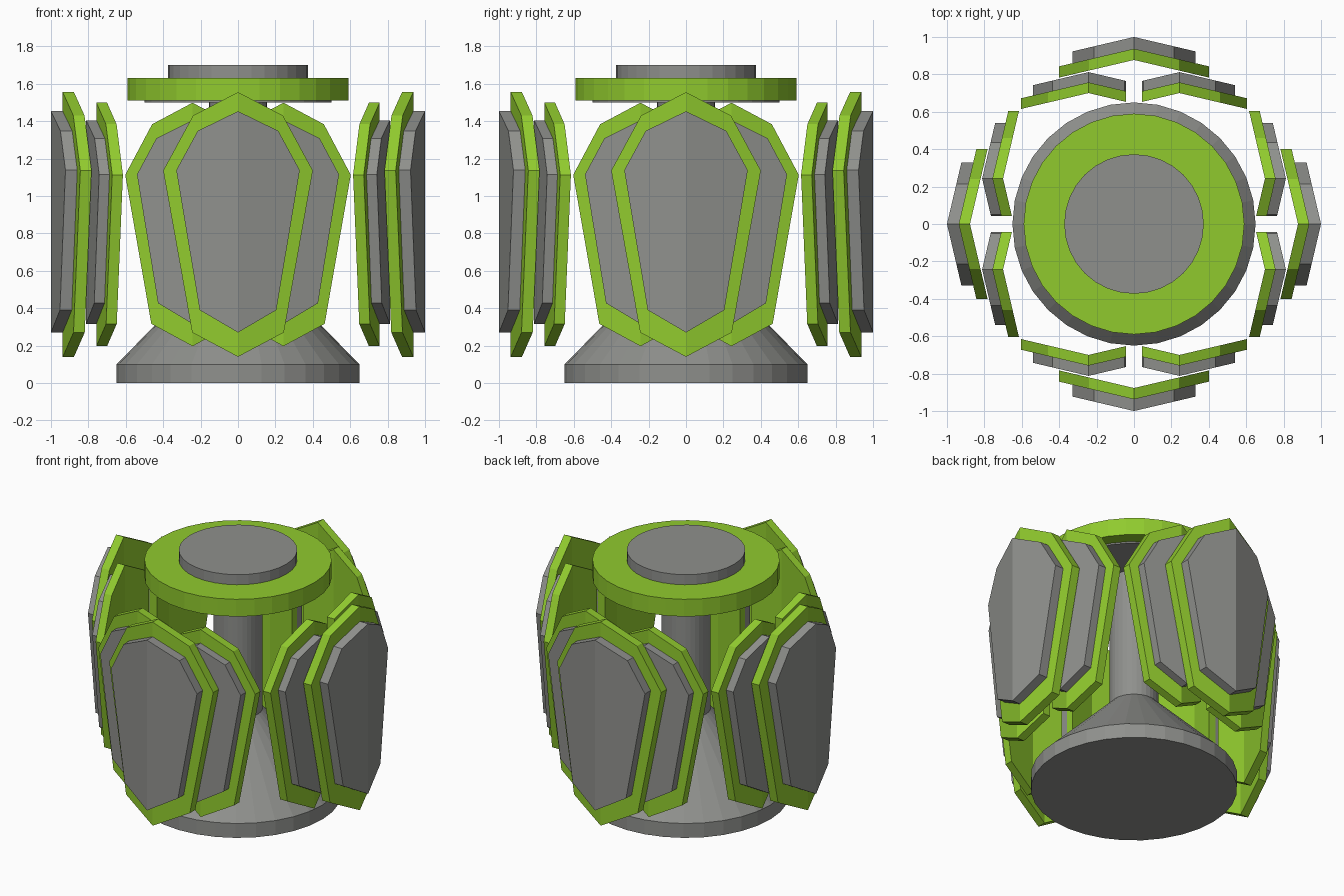
import bpy, bmesh, math
from mathutils import Matrix

if "Cube" in bpy.data.objects:
    bpy.data.objects.remove(bpy.data.objects["Cube"])


def material(name, rgb):
    m = bpy.data.materials.new(name)
    m.diffuse_color = (*rgb, 1)
    m.use_nodes = True
    m.node_tree.nodes["Principled BSDF"].inputs["Base Color"].default_value = m.diffuse_color
    return m


GREY = material("stone grey", (0.275, 0.28, 0.265))
GREEN = material("lime green", (0.28, 0.59, 0.027))


def add_object(name, bm, mat):
    bmesh.ops.recalc_face_normals(bm, faces=bm.faces)
    me = bpy.data.meshes.new(name)
    bm.to_mesh(me)
    bm.free()
    me.materials.append(mat)
    ob = bpy.data.objects.new(name, me)
    bpy.context.collection.objects.link(ob)
    return ob


def turned(name, profile, mat, sides=32):
    """Flat-sided solid of revolution from (radius, z) pairs, capped at both ends."""
    bm = bmesh.new()
    rings = [[bm.verts.new((r * math.cos(2 * math.pi * i / sides),
                            r * math.sin(2 * math.pi * i / sides), z))
              for i in range(sides)] for r, z in profile]
    for a, b in zip(rings, rings[1:]):
        for i in range(sides):
            j = (i + 1) % sides
            bm.faces.new((a[i], a[j], b[j], b[i]))
    bm.faces.new(rings[0])
    bm.faces.new(rings[-1])
    return add_object(name, bm, mat)


# half outlines (x, z about the panel centre), top to bottom
MID = 0.848
FRAME = [(0, 0.707), (0.24, 0.582), (0.40, 0.288), (0.245, -0.578), (0, -0.708)]
PLATE = [(0, 0.605), (0.215, 0.50), (0.33, 0.29), (0.205, -0.458), (0, -0.578)]
FOLD = 0.235  # how far the panel sides sweep back


def panel(name, half, mat, inner, outer, angle, scale=1.0, shift=0.0, clip=None):
    """Panel folded along its middle; inner/outer are fold distances from the axis."""
    bm = bmesh.new()
    for s in (-1, 1):
        layers = [[bm.verts.new((s * x * scale, -(d - FOLD * x * scale), MID + z * scale_z(scale)))
                   for x, z in half] for d in (inner, outer)]
        a, b = layers
        bm.faces.new(a)
        bm.faces.new(b)
        for i in range(len(half) - 1):
            bm.faces.new((a[i], a[i + 1], b[i + 1], b[i]))
    bmesh.ops.remove_doubles(bm, verts=bm.verts, dist=1e-5)
    if clip is not None:  # trim the side facing the neighbouring panel
        geom = bm.verts[:] + bm.edges[:] + bm.faces[:]
        bmesh.ops.bisect_plane(bm, geom=geom, plane_co=(clip, 0, 0),
                               plane_no=(math.copysign(1, clip), 0, 0), clear_outer=True)
        bmesh.ops.holes_fill(bm, edges=[e for e in bm.edges if e.is_boundary], sides=0)
    bmesh.ops.transform(bm, verts=bm.verts,
                        matrix=Matrix.Rotation(angle, 4, 'Z') @ Matrix.Translation((shift, 0, 0)))
    return add_object(name, bm, mat)


def scale_z(s):
    return 1.0 if s == 1.0 else 0.92


# pedestal, column and cap
turned("base", [(0.65, 0), (0.65, 0.10), (0.155, 0.60)], GREY)
turned("column", [(0.155, 0.58), (0.155, 1.505)], GREY)
turned("cap_underside", [(0.50, 1.50), (0.50, 1.52)], GREY)
turned("cap_ring", [(0.59, 1.51), (0.59, 1.63)], GREEN)
turned("cap_top", [(0.373, 1.62), (0.373, 1.70)], GREY)

# armour panels: one outer and two inner on each of four sides
for k in range(4):
    ang = k * math.pi / 2
    panel(f"outer_frame_{k}", FRAME, GREEN, 0.877, 0.937, ang)
    panel(f"outer_plate_{k}", PLATE, GREY, 0.935, 1.0, ang)
    for side, s in (("left", -1), ("right", 1)):
        opts = dict(scale=0.9, shift=s * 0.243, clip=-s * 0.20)
        panel(f"inner_frame_{side}_{k}", FRAME, GREEN, 0.70, 0.757, ang, **opts)
        panel(f"inner_plate_{side}_{k}", PLATE, GREY, 0.755, 0.812, ang, **opts)
